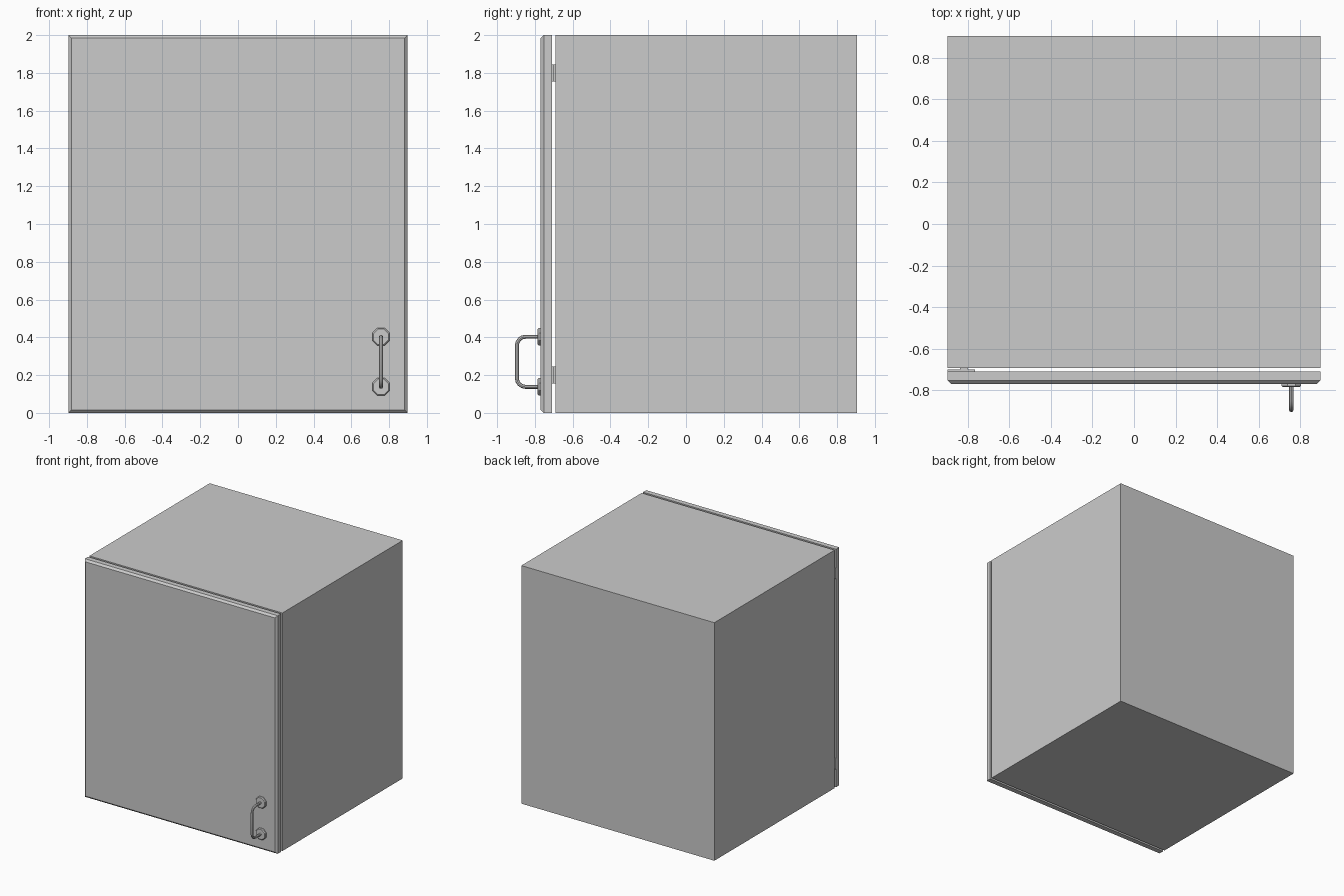
import bpy, bmesh, math
from mathutils import Matrix, Vector

if "Cube" in bpy.data.objects:
    bpy.data.objects.remove(bpy.data.objects["Cube"])


def finish(name, bm):
    bmesh.ops.recalc_face_normals(bm, faces=bm.faces)
    mesh = bpy.data.meshes.new(name)
    bm.to_mesh(mesh)
    bm.free()
    obj = bpy.data.objects.new(name, mesh)
    bpy.context.collection.objects.link(obj)
    return obj


def box_mesh(x, y, z):
    size = [b - a for a, b in (x, y, z)]
    mid = [(a + b) / 2 for a, b in (x, y, z)]
    bm = bmesh.new()
    bmesh.ops.create_cube(bm, size=1, matrix=Matrix.Translation(mid) @ Matrix.Diagonal((*size, 1)))
    return bm


def front_face(bm):
    return min(bm.faces, key=lambda f: f.calc_center_median().y)


W, FRONT, BACK, H, WALL = 0.897, -0.692, 0.905, 2.0, 0.06

# Carcass: hollow box, open towards the door
bm = box_mesh((-W, W), (FRONT, BACK), (0, H))
face = front_face(bm)
bmesh.ops.inset_region(bm, faces=[face], thickness=WALL)
inner = bmesh.ops.extrude_discrete_faces(bm, faces=[face])["faces"][0]
bmesh.ops.translate(bm, verts=inner.verts, vec=(0, BACK - FRONT - WALL, 0))
finish("cabinet_body", bm)

# Door: slab with a chamfered front edge
DOOR_BACK, DOOR_FRONT = -0.71, -0.769
bm = box_mesh((-W, W), (DOOR_FRONT, DOOR_BACK), (0, H))
bmesh.ops.bevel(bm, geom=list(front_face(bm).edges), offset=0.016,
                segments=1, affect='EDGES')
finish("door", bm)

# Hinges: plate on the door and arm along the inner side wall
for name, z in (("lower", 0.2), ("upper", 1.8)):
    finish(name + "_hinge_plate",
           box_mesh((-W, -0.764), (DOOR_BACK, -0.7), (z - 0.045, z + 0.045)))
    finish(name + "_hinge_arm",
           box_mesh((-W + WALL, -0.798), (-0.7, -0.5), (z - 0.045, z + 0.045)))

# Handle rosettes: tapered octagonal discs
HX, Z0, Z1 = 0.757, 0.138, 0.403
for name, z in (("lower", Z0), ("upper", Z1)):
    bm = bmesh.new()
    turn = (Matrix.Translation((HX, DOOR_FRONT - 0.008, z))
            @ Matrix.Rotation(math.pi / 2, 4, 'X') @ Matrix.Rotation(math.pi / 8, 4, 'Z'))
    bmesh.ops.create_cone(bm, cap_ends=True, segments=8, radius1=0.05,
                          radius2=0.05, depth=0.016, matrix=turn)
    bmesh.ops.bevel(bm, geom=list(front_face(bm).edges), offset=0.006,
                    segments=1, affect='EDGES')
    finish(name + "_handle_rosette", bm)

# Handle bar: round tube swept along a U with rounded corners
R, OUT = 0.045, -0.895
path = [Vector((HX, DOOR_FRONT, Z0))]
for cz, start in ((Z0 + R, -90), (Z1 - R, -180)):
    for i in range(5):
        a = math.radians(start - i * 22.5)
        path.append(Vector((HX, OUT + R + R * math.cos(a), cz + R * math.sin(a))))
path.append(Vector((HX, DOOR_FRONT, Z1)))

curve = bpy.data.curves.new("handle_path", 'CURVE')
curve.dimensions = '3D'
curve.bevel_depth = 0.0105
curve.bevel_resolution = 2
curve.use_fill_caps = True
spline = curve.splines.new('POLY')
spline.points.add(len(path) - 1)
for p, co in zip(spline.points, path):
    p.co = (*co, 1)
handle = bpy.data.objects.new("handle_bar", curve)
bpy.context.collection.objects.link(handle)
bpy.context.view_layer.objects.active = handle
handle.select_set(True)
bpy.ops.object.convert(target='MESH')
bpy.ops.object.shade_smooth_by_angle()
